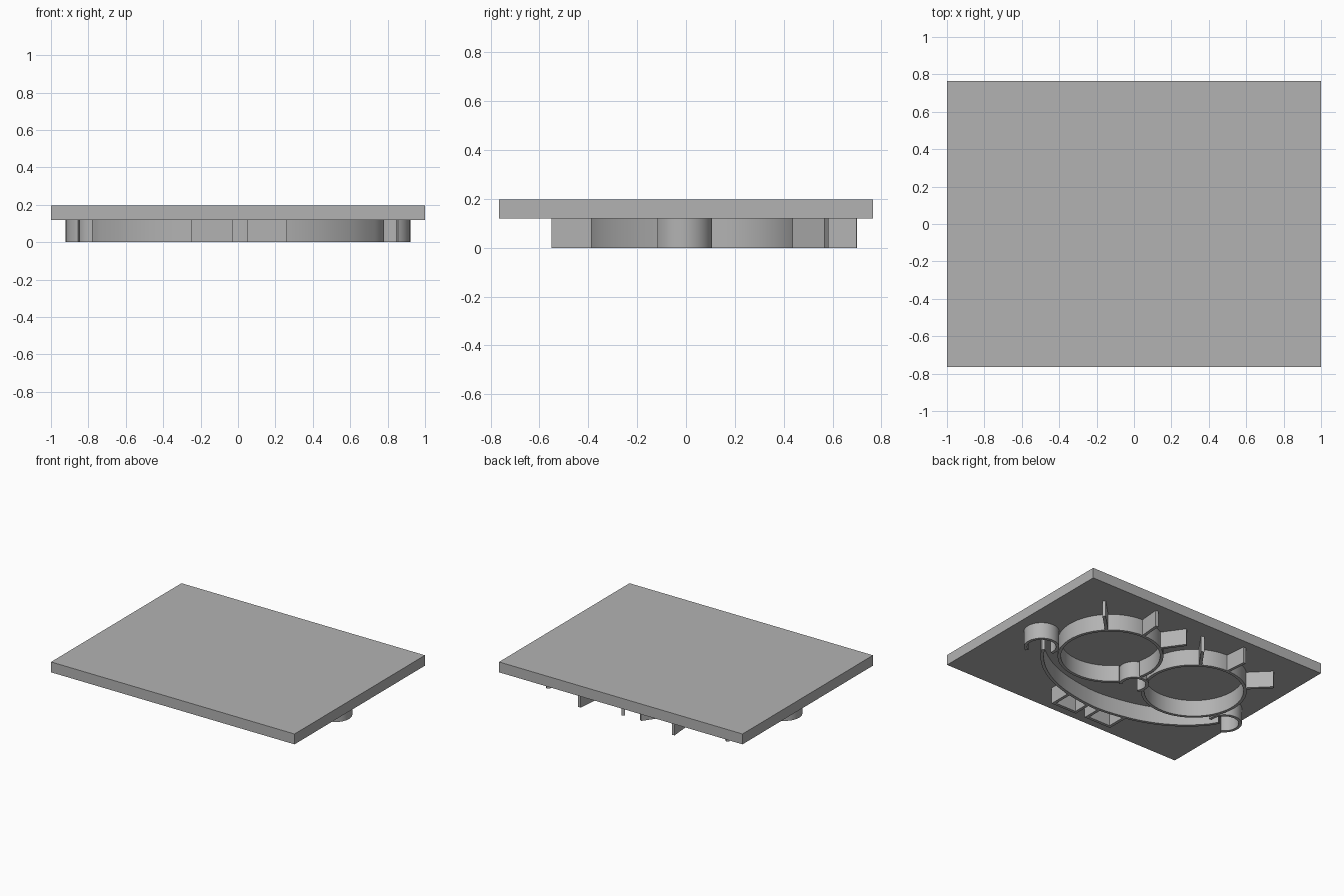
import bpy, bmesh
from math import sin, cos, radians
from mathutils import Vector
from mathutils.geometry import interpolate_bezier

if "Cube" in bpy.data.objects:
    bpy.data.objects.remove(bpy.data.objects["Cube"], do_unlink=True)

WALL = 0.022      # thickness of the cutting walls
DEPTH = 0.12      # wall height below the plate
TOP = 0.197

grey = bpy.data.materials.new("plain grey")
grey.use_nodes = True
colour = (0.45, 0.45, 0.45, 1)
grey.diffuse_color = colour
grey.node_tree.nodes["Principled BSDF"].inputs["Base Color"].default_value = colour


def finish(name, bm, mirror=False):
    bmesh.ops.recalc_face_normals(bm, faces=bm.faces)
    mesh = bpy.data.meshes.new(name)
    bm.to_mesh(mesh)
    bm.free()
    mesh.materials.append(grey)
    obj = bpy.data.objects.new(name, mesh)
    bpy.context.collection.objects.link(obj)
    if mirror:
        obj.modifiers.new("mirror", "MIRROR").use_mirror_merge = False
    bpy.ops.object.select_all(action="DESELECT")
    obj.select_set(True)
    bpy.context.view_layer.objects.active = obj
    bpy.ops.object.shade_smooth_by_angle(angle=radians(30))
    return obj


def wall(name, path, mirror=False):
    """Upright wall of even thickness that follows an open path."""
    pts = [Vector(p) for p in path]
    bm = bmesh.new()
    rings = []
    for i, p in enumerate(pts):
        before = (p - pts[i - 1]).normalized() if i else None
        after = (pts[i + 1] - p).normalized() if i < len(pts) - 1 else None
        before, after = before or after, after or before
        tangent = (before + after).normalized()
        half = WALL / 2 / max(tangent.dot(after), 0.3)
        side = Vector((-tangent.y, tangent.x)) * half
        a, b = p + side, p - side
        rings.append([bm.verts.new((q.x, q.y, z))
                      for q, z in ((a, 0), (b, 0), (b, DEPTH), (a, DEPTH))])
    for r, s in zip(rings, rings[1:]):
        for k in range(4):
            n = (k + 1) % 4
            bm.faces.new((r[k], r[n], s[n], s[k]))
    bm.faces.new(rings[0])
    bm.faces.new(rings[-1])
    return finish(name, bm, mirror)


def arc(cx, cy, r, start, end, steps):
    angles = [radians(start + (end - start) * i / steps) for i in range(steps + 1)]
    return [(cx + r * cos(a), cy + r * sin(a)) for a in angles]


def smooth_path(points, steps=10):
    """Curve passing through all the points."""
    p = [Vector(q) for q in points]
    p = [2 * p[0] - p[1]] + p + [2 * p[-1] - p[-2]]
    out = []
    for a, b, c, d in zip(p, p[1:], p[2:], p[3:]):
        out += interpolate_bezier(b, b + (c - a) / 6, c - (d - b) / 6, c, steps)[:-1]
    return [q.to_2d() for q in out] + [p[-2]]


# Backing plate
bm = bmesh.new()
bmesh.ops.create_cube(bm, size=1)
bmesh.ops.scale(bm, vec=(2, 1.53, TOP - DEPTH), verts=bm.verts)
bmesh.ops.translate(bm, vec=(0, 0, (TOP + DEPTH) / 2), verts=bm.verts)
finish("backing_plate", bm)

# Eyes, left open where the nose sits between them
wall("eye_rings", arc(0.366, 0.19, 0.345, 220, 554, 72), mirror=True)

# Lashes above each eye
lashes = {"outer": ((0.61, 0.44), (0.745, 0.575)),
          "middle": ((0.37, 0.53), (0.385, 0.70)),
          "inner": ((0.18, 0.48), (0.07, 0.635))}
for place, path in lashes.items():
    wall(place + "_lashes", path, mirror=True)

# Nose and cheeks
wall("nose", arc(0, 0, 0.09, -35, 215, 30))
wall("cheeks", arc(0.802, -0.012, 0.108, -63, 190, 32), mirror=True)

# Smile
half = [(0.26, -0.375), (0.45, -0.31), (0.61, -0.212), (0.72, -0.105), (0.77, -0.03)]
left = [(-x, y) for x, y in reversed(half)]
wall("smile", smooth_path(left + [(0, -0.41)] + half))

# Two teeth hanging from the smile
for name, x0, x1 in (("right_tooth", -0.24, -0.04), ("left_tooth", 0.06, 0.25)):
    outer = -0.375
    inner = -0.40
    ya, yb = (outer, inner) if x0 < -0.1 else (inner, outer)
    wall(name, [(x0, ya), (x0, -0.54), (x1, -0.54), (x1, yb)])
